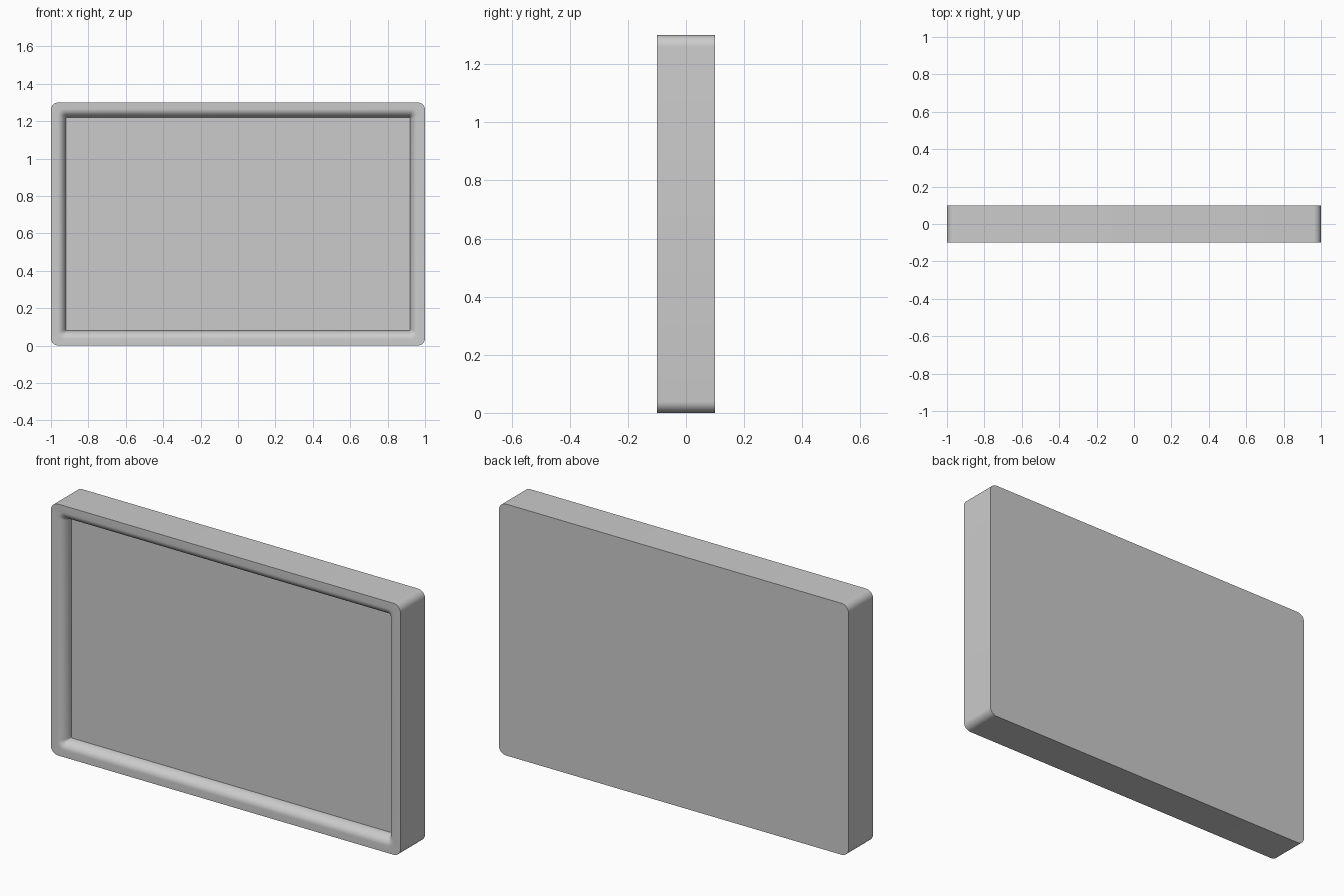
import bpy, bmesh, math

if "Cube" in bpy.data.objects:
    bpy.data.objects.remove(bpy.data.objects["Cube"])

W, H, D = 2.0, 1.3, 0.2
SEG = 8            # segments per rounded corner
RIM = 0.035        # width of the flat front rim
INSET = 0.08       # distance from outer edge to the recessed panel
PANEL_Y = -0.045   # depth position of the recessed panel


def ring(bm, inset, radius, y):
    """Loop of vertices along a rounded rectangle facing the front."""
    hx, hz = W / 2 - inset - radius, H / 2 - inset - radius
    verts = []
    for q, (sx, sz) in enumerate([(1, 1), (-1, 1), (-1, -1), (1, -1)]):
        for i in range(SEG + 1):
            a = math.pi / 2 * (q + i / SEG)
            verts.append(bm.verts.new((sx * hx + radius * math.cos(a), y,
                                       H / 2 + sz * hz + radius * math.sin(a))))
    return verts


# Section of the frame as (inset, corner radius, y): back, front, rolled inner lip
section = [(0, 0.04, D / 2), (0, 0.04, -D / 2)]
steps = 10
for i in range(steps + 1):
    a = math.pi / 2 * i / steps
    section.append((RIM + (INSET - RIM) * math.sin(a),
                    0.04 - 0.034 * math.sin(a),
                    -D / 2 + (PANEL_Y + D / 2) * (1 - math.cos(a))))

# Frame with solid back and recessed panel
bm = bmesh.new()
rings = [ring(bm, *s) for s in section]
for r0, r1 in zip(rings, rings[1:]):
    n = len(r0)
    for i in range(n):
        j = (i + 1) % n
        bm.faces.new((r0[i], r0[j], r1[j], r1[i]))
bm.faces.new(rings[0])
bm.faces.new(rings[-1])
bmesh.ops.recalc_face_normals(bm, faces=bm.faces)

mesh = bpy.data.meshes.new("panel_frame")
bm.to_mesh(mesh)
bm.free()
frame = bpy.data.objects.new("panel_frame", mesh)
bpy.context.collection.objects.link(frame)
bpy.context.view_layer.objects.active = frame
frame.select_set(True)
bpy.ops.object.shade_smooth_by_angle(angle=math.radians(35))
